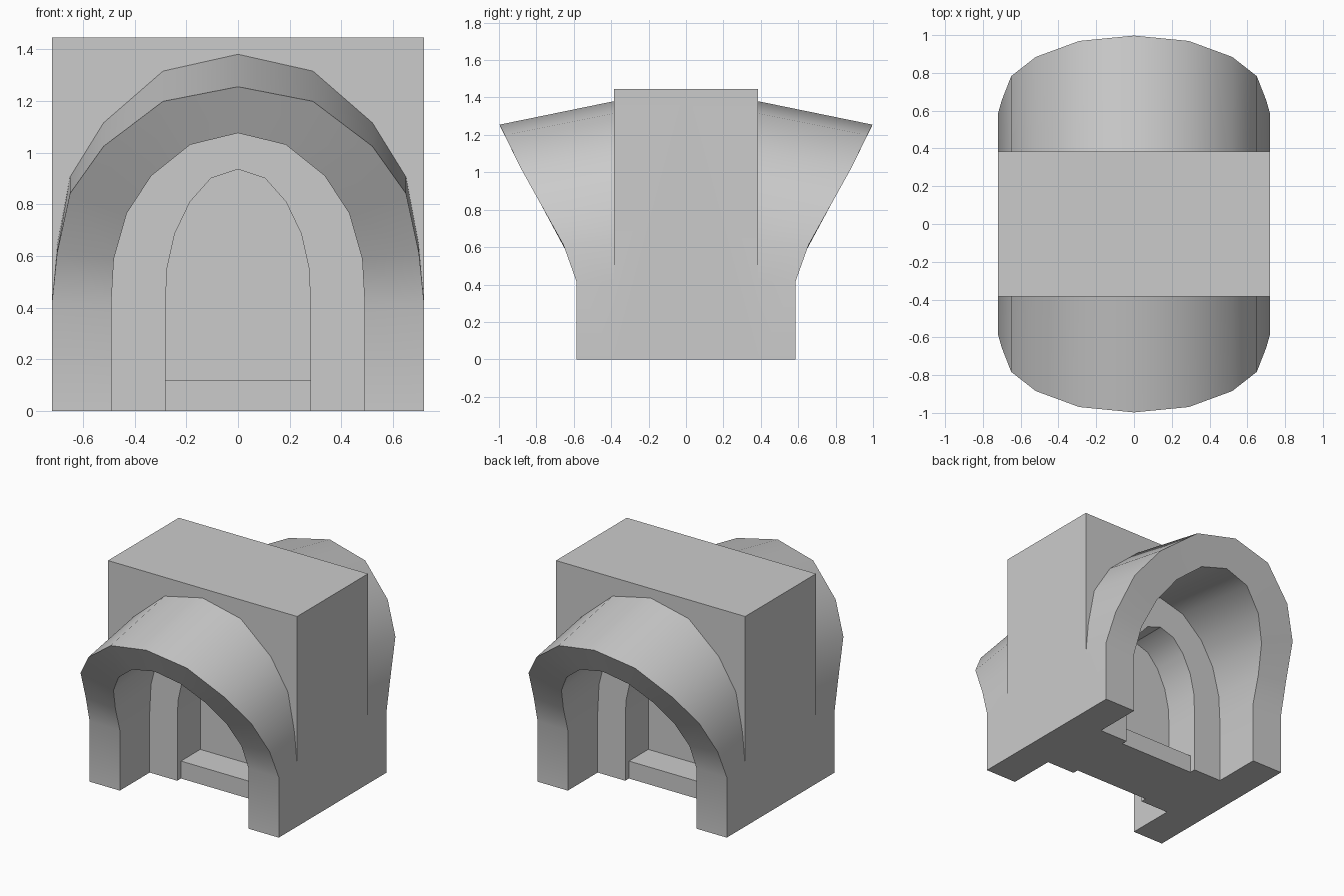
import bpy, bmesh

if "Cube" in bpy.data.objects:
    bpy.data.objects.remove(bpy.data.objects["Cube"])

SPRING = 0.415  # height where the arches begin to curve

# Half profiles (x, z) from foot to apex
OUTER = [(.72, 0), (.72, SPRING), (.70, .64), (.65, .905), (.52, 1.115), (.29, 1.315), (0, 1.38)]
INNER = [(.49, 0), (.49, SPRING), (.48, .59), (.43, .765), (.335, .91), (.185, 1.03), (0, 1.075)]
DOOR = [(.28, 0), (.28, SPRING), (.275, .55), (.245, .685), (.185, .81), (.105, .90), (0, .935)]
# Forward reach of the hood rim as a function of height (z, y)
RIM = [(SPRING, .585), (.625, .66), (.845, .785), (1.025, .885), (1.20, .97), (1.26, 1.0)]


def arch(half):
    return half + [(-x, z) for x, z in reversed(half[:-1])]


def stretch(half, k):
    return [(x, z if z <= SPRING else SPRING + (z - SPRING) * k) for x, z in half]


def rim_y(z):
    if z <= SPRING:
        return RIM[0][1]
    for (z0, y0), (z1, y1) in zip(RIM, RIM[1:]):
        if z <= z1:
            return y0 + (y1 - y0) * (z - z0) / (z1 - z0)
    return RIM[-1][1]


def finish(bm, name):
    bmesh.ops.remove_doubles(bm, verts=bm.verts, dist=1e-4)
    bmesh.ops.recalc_face_normals(bm, faces=bm.faces)
    mesh = bpy.data.meshes.new(name)
    bm.to_mesh(mesh)
    bm.free()
    ob = bpy.data.objects.new(name, mesh)
    bpy.context.collection.objects.link(ob)
    return ob


def loop(bm, half, y):
    """Arch of vertices at depth y (number or function of height)."""
    return [bm.verts.new((x, y(z) if callable(y) else y, z)) for x, z in arch(half)]


def face(bm, pts):
    bm.faces.new([bm.verts.new(p) for p in pts])


# Gatehouse: block, flared hood and stepped archway, built for +y then mirrored
bm = bmesh.new()
W, D, H = .72, .385, 1.445
loops = [
    loop(bm, OUTER, D),
    loop(bm, stretch(OUTER, .87), rim_y),
    loop(bm, INNER, rim_y),
    loop(bm, stretch(INNER, 1.11), .26),
    loop(bm, DOOR, .26),
    loop(bm, DOOR, 0),
]
for a, b in zip(loops, loops[1:]):
    for i in range(len(a) - 1):
        bm.faces.new((a[i], a[i + 1], b[i + 1], b[i]))
# wall above the hood, roof, sides and feet
bm.faces.new(loops[0][1:-1] + [bm.verts.new((-W, D, H)), bm.verts.new((W, D, H))])
face(bm, [(W, 0, H), (W, D, H), (-W, D, H), (-W, 0, H)])
for s in (1, -1):
    face(bm, [(s * W, 0, 0), (s * W, D, 0), (s * W, D, SPRING), (s * W, D, H), (s * W, 0, H)])
    face(bm, [(s * x, y, 0) for x, y in
              ((W, 0), (W, D), (W, .585), (.49, .585), (.49, .26), (.28, .26), (.28, 0))])
copy = bmesh.ops.duplicate(bm, geom=bm.verts[:] + bm.edges[:] + bm.faces[:])["geom"]
bmesh.ops.scale(bm, vec=(1, -1, 1), verts=[g for g in copy if isinstance(g, bmesh.types.BMVert)])
gate = finish(bm, "gatehouse")
bpy.context.view_layer.objects.active = gate
gate.select_set(True)
bpy.ops.object.shade_smooth_by_angle(angle=0.55)

# Panel closing the middle of the archway
bm = bmesh.new()
front, back = loop(bm, DOOR, -.01), loop(bm, DOOR, .01)
bm.faces.new(front)
bm.faces.new(back)
for i in range(len(front)):
    j = (i + 1) % len(front)
    bm.faces.new((front[i], front[j], back[j], back[i]))
finish(bm, "door_panel")

# Low sill across the doorway
bm = bmesh.new()
bmesh.ops.create_cube(bm, size=1)
for v in bm.verts:
    v.co = (v.co.x * .56, v.co.y * .44, (v.co.z + .5) * .12)
finish(bm, "sill")
